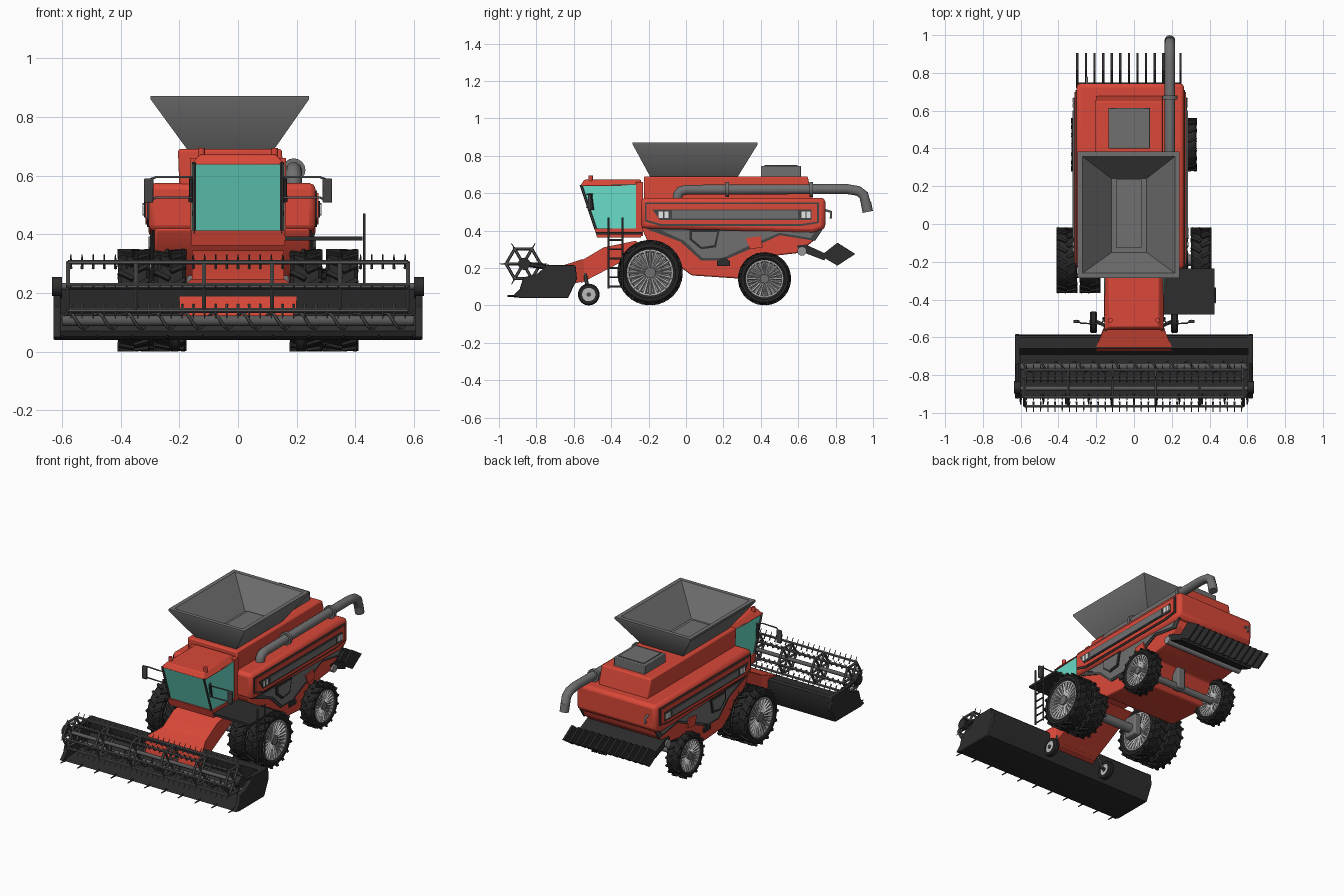
import bpy, bmesh, math
from mathutils import Vector, Matrix

cube = bpy.data.objects.get("Cube")
if cube:
    bpy.data.objects.remove(cube)

def material(name, r, g, b):
    m = bpy.data.materials.new(name)
    m.use_nodes = True
    m.diffuse_color = (r, g, b, 1)
    m.node_tree.nodes["Principled BSDF"].inputs["Base Color"].default_value = (r, g, b, 1)
    return m

RED = material("red paint", 0.7, 0.065, 0.04)
GLASS = material("teal glass", 0.14, 0.72, 0.58)
GREY = material("mid grey", 0.16, 0.16, 0.16)
STEEL = material("steel grey", 0.1, 0.1, 0.1)
DARK = material("dark grey", 0.06, 0.06, 0.06)
BLACK = material("near black", 0.026, 0.026, 0.026)
RUBBER = material("tyre rubber", 0.02, 0.02, 0.02)
RIM = material("rim grey", 0.3, 0.3, 0.3)
LIGHT = material("light grey", 0.5, 0.5, 0.5)
WHITE = material("lamp white", 0.8, 0.8, 0.8)
MID = -0.02  # centre line of the body shell
SIDES = ((1, "left"), (-1, "right"))

def finish(name, bm, mat, bevel=0):
    bmesh.ops.recalc_face_normals(bm, faces=bm.faces)
    me = bpy.data.meshes.new(name)
    bm.to_mesh(me)
    bm.free()
    me.shade_smooth()
    me.set_sharp_from_angle(angle=math.radians(35))
    me.materials.append(mat)
    ob = bpy.data.objects.new(name, me)
    bpy.context.collection.objects.link(ob)
    if bevel:
        mod = ob.modifiers.new("bevel", "BEVEL")
        mod.width, mod.segments = bevel, 2
    return ob

def loft(name, rings, mat, bevel=0):
    """Solid through matching 3D outlines."""
    bm = bmesh.new()
    loops = [[bm.verts.new(p) for p in ring] for ring in rings]
    for a, b in zip(loops, loops[1:]):
        for i in range(len(a)):
            bm.faces.new((a[i - 1], a[i], b[i], b[i - 1]))
    bm.faces.new(loops[0])
    bm.faces.new(loops[-1])
    return finish(name, bm, mat, bevel)

def prism(name, yz, x0, x1, mat, bevel=0):
    return loft(name, [[(x, y, z) for y, z in yz] for x in (x0, x1)], mat, bevel)

def rect(x0, x1, y0, y1, z):
    return [(x0, y0, z), (x1, y0, z), (x1, y1, z), (x0, y1, z)]

def box(name, x, y, z, mat, bevel=0):
    return loft(name, [rect(*x, *y, z[0]), rect(*x, *y, z[1])], mat, bevel)

def side_plates(name, yz, half, mat):
    for s, side in SIDES:
        prism(f"{side}_{name}", yz, MID + s * (half - 0.004), MID + s * (half + 0.005), mat)

def rods(name, segments, r, mat, sides=6, tip=1):
    """Many straight rods in one mesh; tip scales the far end."""
    bm = bmesh.new()
    for a, b in segments:
        a, b = Vector(a), Vector(b)
        rot = (b - a).to_track_quat("Z", "Y").to_matrix().to_4x4()
        bmesh.ops.create_cone(bm, cap_ends=True, segments=sides, radius1=r, radius2=r * tip,
                              depth=(b - a).length, matrix=Matrix.Translation((a + b) / 2) @ rot)
    return finish(name, bm, mat)

def pipe(name, points, r, mat):
    cu = bpy.data.curves.new(name, "CURVE")
    cu.dimensions, cu.bevel_depth, cu.bevel_resolution, cu.use_fill_caps = "3D", r, 3, True
    sp = cu.splines.new("POLY")
    sp.points.add(len(points) - 1)
    for p, co in zip(sp.points, points):
        p.co = (*co, 1)
    cu.materials.append(mat)
    bpy.context.collection.objects.link(bpy.data.objects.new(name, cu))

def lathe(name, half_profile, centre, mat):
    """Half of a symmetric (x, radius) section, turned around the x axis."""
    bm = bmesh.new()
    c = Vector(centre)
    xr = half_profile + [(-x, r) for x, r in reversed(half_profile)]
    vs = [bm.verts.new(c + Vector((x, 0, r))) for x, r in xr]
    es = [bm.edges.new((vs[i - 1], vs[i])) for i in range(len(vs))]
    bmesh.ops.spin(bm, geom=vs + es, cent=c, axis=(1, 0, 0), angle=math.tau, steps=36)
    bmesh.ops.remove_doubles(bm, verts=bm.verts, dist=0.0004)
    return finish(name, bm, mat)

def wheel(name, x, y, R, w, lugs):
    c, h = Vector((x, y, R)), w / 2
    lathe(name + "_tyre", [(h * .8, R * .7), (h, R * .78), (h, R * .88), (h * .8, R * .94)], c, RUBBER)
    lathe(name + "_rim", [(h * .45, .004), (h * .45, R * .62), (h * .8, R * .65), (h * .85, R * .71)], c, RIM)
    lathe(name + "_rim_lip", [(h * .87, R * .65), (h * .87, R * .71)], c, LIGHT)
    turn = [Vector((0, math.sin(math.tau * i / 24), math.cos(math.tau * i / 24))) * R for i in range(24)]
    rods(name + "_spokes", [(c + Vector((e * h * .55, 0, 0)) + t * .12, c + Vector((e * h * .75, 0, 0)) + t * .68)
                            for t in turn for e in (-1, 1)], R * .03, LIGHT, 4, 1.8)
    rods(name + "_hub", [(c - Vector((h * .85, 0, 0)), c + Vector((h * .85, 0, 0)))], R * .17, GREY, 16)
    bm = bmesh.new()
    for i in range(lugs * 2):  # angled tread bars, alternating sides
        e = 1 if i % 2 else -1
        m = (Matrix.Translation(c) @ Matrix.Rotation(math.pi * i / lugs, 4, "X")
             @ Matrix.Translation((e * h * .5, 0, R * .94)) @ Matrix.Rotation(e * .5, 4, "Z")
             @ Matrix.Diagonal((h * 1.05, R * .09, R * .11, 1)))
        bmesh.ops.create_cube(bm, size=1, matrix=m)
    finish(name + "_tread", bm, RUBBER)

# Body shell
prism("main_body", [(-.24, .575), (.745, .575), (.745, .41), (.68, .385), (-.24, .41)], -.305, .265, RED, .022)
prism("lower_body", [(-.24, .42), (-.2, .33), (.03, .16), (.33, .14), (.43, .26), (.6, .28), (.7, .36), (.72, .42)],
      -.285, .245, RED, .008)
loft("upper_deck", [rect(-.2, .155, -.225, .68, .56), rect(-.205, .15, -.225, .65, .69)], RED, .008)
side_plates("skirt", [(-.23, .415), (.73, .405), (.69, .345), (.5, .375), (.34, .3), (.2, .24), (.08, .24), (-.03, .34)],
            .266, DARK)
side_plates("skirt_panel", [(-.13, .4), (.69, .395), (.665, .36), (.5, .388), (.34, .32), (.195, .253), (.087, .253),
                            (-.01, .345)], .271, GREY)
side_plates("hatch_frame", [(.02, .405), (.18, .405), (.16, .31), (.08, .3), (.02, .35)], .276, BLACK)
side_plates("hatch", [(.032, .393), (.168, .393), (.151, .322), (.084, .312), (.032, .355)], .281, GREY)
side_plates("stripe_border", [(-.22, .55), (.71, .55), (.71, .44), (.62, .425), (-.14, .425), (-.22, .45)], .285, DARK)
side_plates("stripe_field", [(-.21, .541), (.7, .541), (.7, .447), (.61, .434), (-.13, .434), (-.21, .457)], .29, RED)
side_plates("stripe_inset", [(-.18, .513), (.67, .513), (.67, .457), (-.14, .457)], .295, DARK)
side_plates("stripe_bar", [(-.075, .506), (.6, .506), (.6, .464), (-.075, .464)], .3, GREY)
for k, y in enumerate((-.135, -.105, .628, .655)):
    side_plates(f"lamp_{k + 1}", [(y - .011, .502), (y + .011, .502), (y + .011, .468), (y - .011, .468)], .3, WHITE)
side_plates("vent", [(.165, .21), (.235, .21), (.235, .235), (.2, .265), (.165, .235)], .27, BLACK)
side_plates("rear_bracket", [(.32, .36), (.4, .37), (.41, .31), (.34, .3)], .278, RED)
pipe("rear_handle", [(-.25, .74, .51), (-.25, .775, .5), (-.25, .775, .465)], .007, GREY)

# Grain hopper: open funnel with a thick rim
loft("grain_hopper", [rect(-.17, .12, -.19, .275, .685), rect(-.298, .242, -.285, .383, .86),
                      rect(-.298, .242, -.285, .383, .872), rect(-.272, .216, -.26, .357, .872),
                      rect(-.118, .066, -.15, .24, .705)], GREY)
box("hopper_floor_hatch", (-.095, .04), (-.125, .235), (.7, .714), GREY)
box("deck_vent", (-.135, .085), (.4, .615), (.68, .745), GREY, .004)
box("deck_vent_cover", (-.115, .065), (.42, .595), (.74, .75), GREY)

# Unloading auger tube
pipe("unloading_auger", [(.19, -.045, .55), (.19, -.045, .59), (.19, -.03, .61), (.19, 0, .618), (.19, .86, .622),
                         (.19, .92, .612), (.19, .95, .59), (.19, .968, .52)], .028, GREY)
rods("auger_collars", [((.19, y, .619), (.19, y + .02, .619)) for y in (.21, .66)], .04, GREY, 16)
rods("auger_spout", [((.19, .962, .55), (.19, .972, .5))], .028, GREY, 16)

# Cab, slightly narrower at the windscreen
glass = prism("cab_glass", [(-.56, .645), (-.25, .645), (-.25, .405), (-.48, .405)], -.16, .16, GLASS)
for v in glass.data.vertices:
    if v.co.y < -.4:
        v.co.x *= .92
loft("cab_roof", [rect(-.16, .16, -.565, -.24, .638), rect(-.13, .13, -.545, -.24, .672)], RED, .006)
prism("cab_base", [(-.49, .412), (-.24, .412), (-.24, .362), (-.475, .362)], -.16, .16, RED)
box("cab_back", (-.164, .164), (-.268, -.23), (.37, .66), RED)
for s, side in SIDES:
    rods(side + "_cab_pillar", [((s * .149, -.562, .645), (s * .149, -.482, .405))], .007, DARK)
    rods(side + "_beacon", [((s * .125, -.51, .65), (s * .125, -.51, .695))], .012, RED, 12)
    rods(side + "_door_handle", [((s * .158, -.51, .59), (s * .16, -.5, .51))], .009, BLACK)
    for z, level in ((.595, "upper"), (.525, "lower")):
        pipe(f"{side}_{level}_mirror_arm", [(s * .15, -.5, z), (s * .18, -.53, z), (s * .28, -.525, z),
                                            (s * .305, -.51, z - .01)], .004, STEEL)
    box(side + "_mirror", (s * .305 - .016, s * .305 + .016), (-.525, -.508), (.508, .59), DARK, .004)

# Access platform and ladder
box("platform", (.15, .425), (-.48, -.235), (.378, .393), BLACK)
rods("ladder", [((.43, y, .09), (.43, y, .47)) for y in (-.415, -.34)]
     + [((.43, -.415, .1 + i * .05), (.43, -.34, .1 + i * .05)) for i in range(6)], .005, DARK)

# Feeder house
prism("feeder_house", [(-.6, .215), (-.44, .31), (-.27, .345), (-.2, .3), (-.31, .25), (-.56, .12)], -.157, .157, RED)
loft("feeder_mouth", [[(-.2, -.672, .1), (.2, -.672, .1), (.2, -.65, .216), (-.2, -.65, .216)],
                      [(-.157, -.54, .13), (.157, -.54, .13), (.157, -.55, .248), (-.157, -.55, .248)]], RED)

# Header trough, its ends and gauge wheels
prism("header_trough", [(-.92, .052), (-.89, .04), (-.63, .04), (-.585, .14), (-.59, .205), (-.6, .215), (-.66, .215),
                        (-.645, .13), (-.69, .07)], -.62, .62, BLACK)
for s, side in SIDES:
    prism(side + "_header_end", [(-.925, .05), (-.89, .04), (-.63, .04), (-.583, .14), (-.59, .21), (-.6, .217),
                                 (-.74, .217), (-.8, .165), (-.87, .15), (-.89, .085)], s * .605, s * .63, BLACK, .004)
    rods(side + "_reel_drive", [((s * .6, -.865, .222), (s * .635, -.865, .222))], .033, BLACK, 12)
    rods(side + "_reel_arm", [((s * .612, -.64, .19), (s * .612, -.865, .222))], .014, BLACK)
    hub = Vector((s * .215, -.52, .058))
    lathe(side + "_gauge_tyre", [(.018, .036), (.018, .052), (.01, .058)], hub, RUBBER)
    lathe(side + "_gauge_rim", [(.015, .002), (.015, .038)], hub, LIGHT)
    rods(side + "_gauge_hub", [(hub - Vector((.021, 0, 0)), hub + Vector((.021, 0, 0)))], .012, DARK, 10)
    rods(side + "_gauge_arm", [((s * .19, -.52, .06), (s * .15, -.54, .17))], .01, DARK)
rods("header_auger", [((-.6, -.755, .105), (.6, -.755, .105))], .018, STEEL, 16)
pipe("auger_flight", [(-.6 + i * .0125, -.755 + .028 * math.cos(i * .8), .105 + .028 * math.sin(i * .8))
                      for i in range(97)], .005, DARK)
rods("cutter_guards", [((-.6 + i * .12, -.9, .05), (-.6 + i * .12, -.955, .05)) for i in range(11)], .008, BLACK, 4, .5)

# Pickup reel
spokes = [Vector((0, math.cos(i * math.pi / 3), math.sin(i * math.pi / 3))) for i in range(6)]
axle, ex = Vector((0, -.87, .222)), Vector((1, 0, 0))
frames = [axle + ex * (-.58 + i * .232) for i in range(6)]
rods("reel_bars", [(axle + h * .095 - ex * .58, axle + h * .095 + ex * .58) for h in spokes], .008, STEEL)
rods("reel_shaft", [(axle - ex * .6, axle + ex * .6)], .012, STEEL, 12)
rods("reel_frames", [(f, f + h * .092) for f in frames for h in spokes]
     + [(f + spokes[i] * .092, f + spokes[i - 1] * .092) for f in frames for i in range(6)], .008, STEEL)
tine_roots = [axle + ex * (-.57 + k * .038) for k in range(31)]
rods("reel_tines", [(t + h * .07, t + h * .126) for t in tine_roots for h in spokes], .005, STEEL, 4, .4)

# Wheels and axles
for s, side in SIDES:
    wheel(side + "_front_outer", s * .355, -.192, .175, .108, 18)
    wheel(side + "_front_inner", s * .232, -.192, .175, .108, 18)
    wheel(side + "_rear", s * .287, .42, .142, .09, 16)
    box(side + "_gearbox", (s * .15 - .025, s * .15 + .025), (-.24, -.14), (.12, .26), GREY, .01)
rods("front_axle", [((-.34, -.192, .175), (.34, -.192, .175))], .03, GREY, 14)
rods("rear_axle", [((-.28, .42, .142), (.28, .42, .142))], .022, GREY, 14)
box("rear_axle_mount", (-.03, .03), (.39, .45), (.125, .28), GREY, .01)

# Straw spreader
prism("spreader_plate", [(.59, .32), (.64, .325), (.75, .275), (.74, .24), (.61, .29)], -.3, .25, BLACK)
rods("spreader_shaft", [((-.31, .62, .29), (.26, .62, .29))], .025, RIM, 12)
for i in range(13):
    x = -.3 + i * .0455
    prism(f"spreader_fin_{i + 1}", [(.72, .265), (.81, .335), (.905, .275), (.81, .212)], x - .006, x + .006, BLACK)
